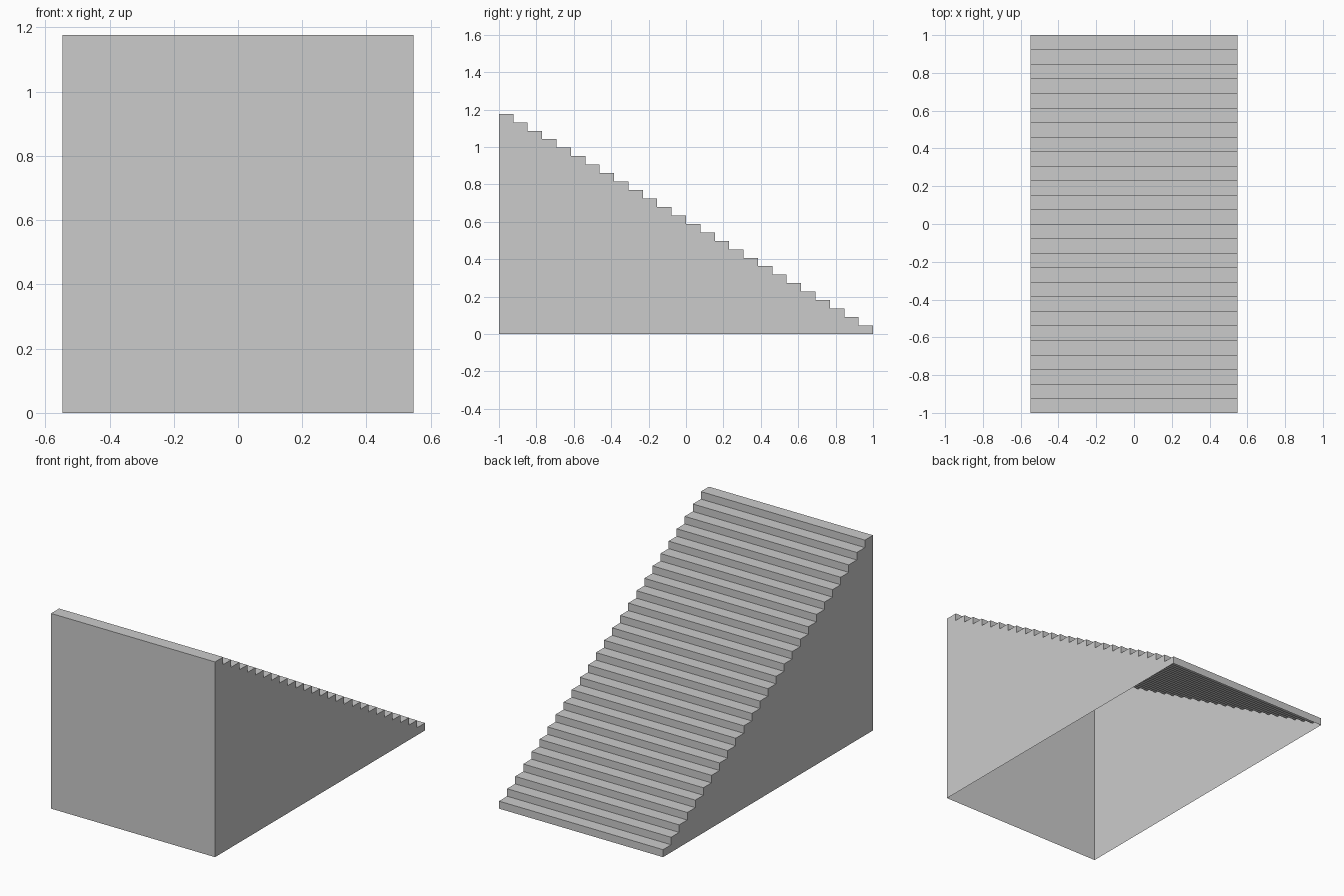
import bpy, bmesh

if "Cube" in bpy.data.objects:
    bpy.data.objects.remove(bpy.data.objects["Cube"])

STEPS = 26
HALF_W = 0.547
HEIGHT = 1.177
RUN, RISE = 2.0 / STEPS, HEIGHT / STEPS

# Stepped side profile (y, z), from the low end up to the tall front wall
profile = [(1.0, 0.0)]
for i in range(STEPS):
    z = (i + 1) * RISE
    profile += [(1.0 - i * RUN, z), (1.0 - (i + 1) * RUN, z)]
profile.append((-1.0, 0.0))

bm = bmesh.new()
right = [bm.verts.new((HALF_W, y, z)) for y, z in profile]
left = [bm.verts.new((-HALF_W, y, z)) for y, z in profile]

# Side walls
bm.faces.new(right)
bm.faces.new(left[::-1])

# Risers, treads and front wall; the underside stays open
for i in range(len(profile) - 1):
    bm.faces.new((right[i + 1], right[i], left[i], left[i + 1]))
bmesh.ops.recalc_face_normals(bm, faces=bm.faces)

mesh = bpy.data.meshes.new("staircase")
bm.to_mesh(mesh)
bm.free()
bpy.context.collection.objects.link(bpy.data.objects.new("staircase", mesh))
